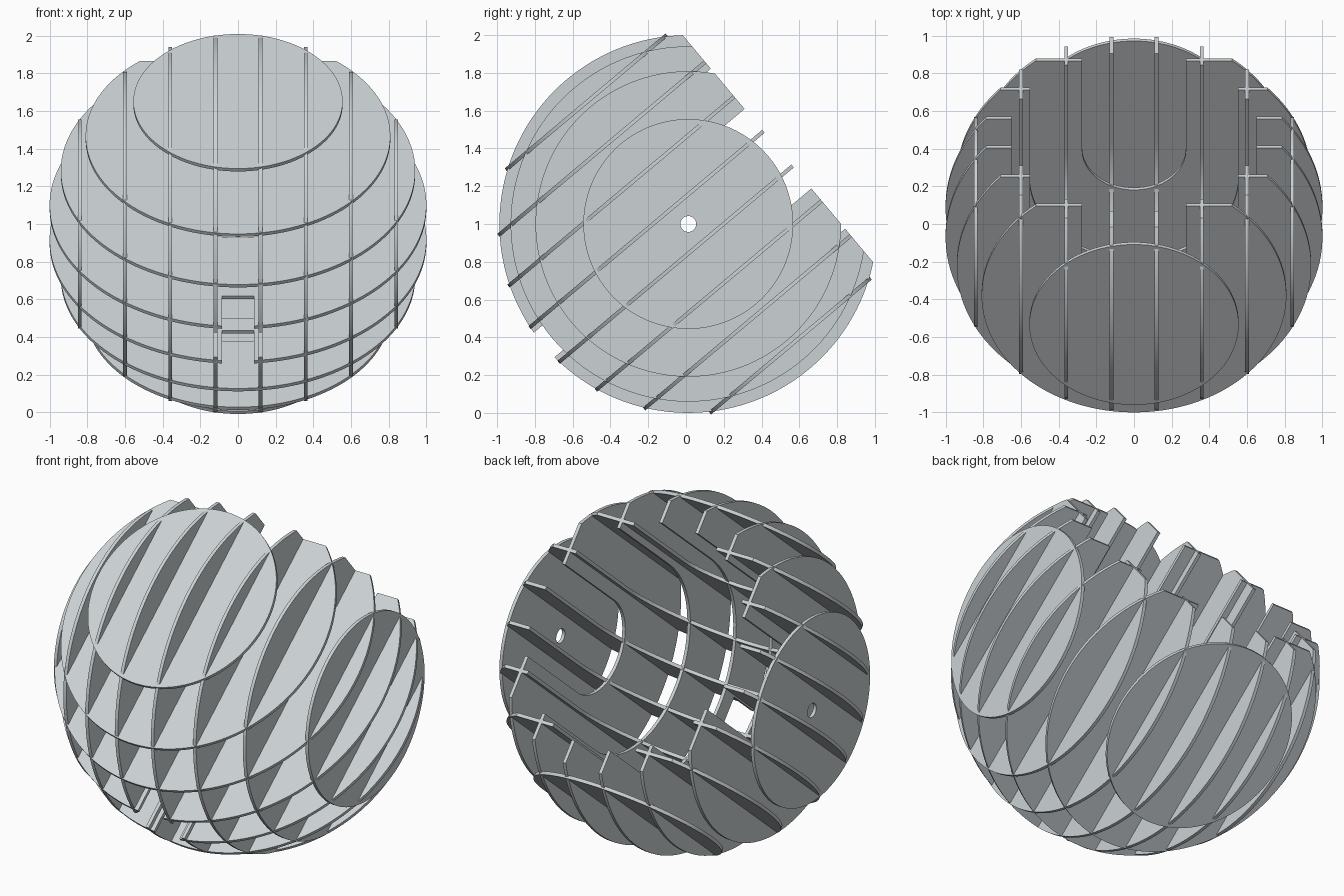
import bpy, bmesh
from math import sin, cos, asin, acos, sqrt, pi, radians
from mathutils import Vector, Matrix

cube = bpy.data.objects.get("Cube")
if cube:
    bpy.data.objects.remove(cube, do_unlink=True)

RADIUS = 1.007        # outer sphere
CAVITY = 0.66         # round-ended hollow
CUT = 0.62            # flat opening plane along the tilted axis
THICK = 0.02          # sheet thickness
PORT, PORT_DEPTH = 0.085, -0.75   # small square port opposite the opening
HOLE = 0.042          # axle hole in the outermost upright sheets
OFFSETS = [0.12, 0.36, 0.60, 0.84]

# Tilted frame: opening axis, sheet normal, and the sideways axis
TILT = radians(40)
CENTRE = Vector((0, 0.012, 1.0))
AXIS = Vector((0, cos(TILT), sin(TILT)))
ACROSS = Vector((0, -sin(TILT), cos(TILT)))
SIDE = Vector((1, 0, 0))

sheet_mat = bpy.data.materials.new("pale grey sheet")
sheet_mat.use_nodes = True
colour = (0.60, 0.64, 0.66, 1)
sheet_mat.diffuse_color = colour
sheet_mat.node_tree.nodes["Principled BSDF"].inputs["Base Color"].default_value = colour


def arc(r, start, end, steps):
    return [(r * cos(start + (end - start) * i / steps),
             r * sin(start + (end - start) * i / steps)) for i in range(steps + 1)]


def outline(offset):
    """Outline of one sheet: a disc, cut open and hollowed where it meets the cavity."""
    r = sqrt(RADIUS ** 2 - offset ** 2)
    if r <= CUT:
        return arc(r, 0, 2 * pi, 96)[:-1]
    a = acos(CUT / r)
    if abs(offset) < PORT * 2:
        p = asin(PORT / r)
        pts = arc(r, a, pi - p, 48) + [(PORT_DEPTH, PORT), (PORT_DEPTH, -PORT)]
        pts += arc(r, pi + p, 2 * pi - a, 48)
    else:
        pts = arc(r, a, 2 * pi - a, 96)
    w = sqrt(CAVITY ** 2 - offset ** 2)
    return pts + [(CUT, -w)] + arc(w, -pi / 2, -3 * pi / 2, 48) + [(CUT, w)]


def make_sheet(name, loops, v_axis, normal, offset):
    bm = bmesh.new()
    for pts in loops:
        verts = [bm.verts.new((u, v, -THICK / 2)) for u, v in pts]
        for i, vert in enumerate(verts):
            bm.edges.new((verts[i - 1], vert))
    bmesh.ops.triangle_fill(bm, use_beauty=True, use_dissolve=False,
                            edges=bm.edges[:], normal=(0, 0, 1))
    ext = bmesh.ops.extrude_face_region(bm, geom=bm.faces[:], use_keep_orig=True)
    top = [g for g in ext["geom"] if isinstance(g, bmesh.types.BMVert)]
    bmesh.ops.translate(bm, verts=top, vec=(0, 0, THICK))
    # Stand the sheet in its place
    frame = Matrix((AXIS, v_axis, normal)).transposed().to_4x4()
    frame.translation = CENTRE + normal * offset
    bmesh.ops.transform(bm, matrix=frame, verts=bm.verts[:])
    bmesh.ops.recalc_face_normals(bm, faces=bm.faces[:])
    mesh = bpy.data.meshes.new(name)
    bm.to_mesh(mesh)
    bm.free()
    mesh.materials.append(sheet_mat)
    obj = bpy.data.objects.new(name, mesh)
    bpy.context.collection.objects.link(obj)
    return obj


sheets = []
for i, offset in enumerate(OFFSETS, 1):
    for sign, side, level in ((1, "left", "upper"), (-1, "right", "lower")):
        loops = [outline(offset)]
        # Tilted sheets
        sheets.append(make_sheet(f"{level}_tilted_sheet_{i}", loops, SIDE, ACROSS, sign * offset))
        # Upright sheets, the outermost with an axle hole
        if offset == OFFSETS[-1]:
            loops = loops + [arc(HOLE, 0, 2 * pi, 32)[:-1]]
        sheets.append(make_sheet(f"{side}_upright_sheet_{i}", loops, ACROSS, SIDE, sign * offset))

# Smooth rims with crisp edges
bpy.ops.object.select_all(action="DESELECT")
for obj in sheets:
    obj.select_set(True)
bpy.context.view_layer.objects.active = sheets[0]
bpy.ops.object.shade_smooth_by_angle(angle=radians(30))
